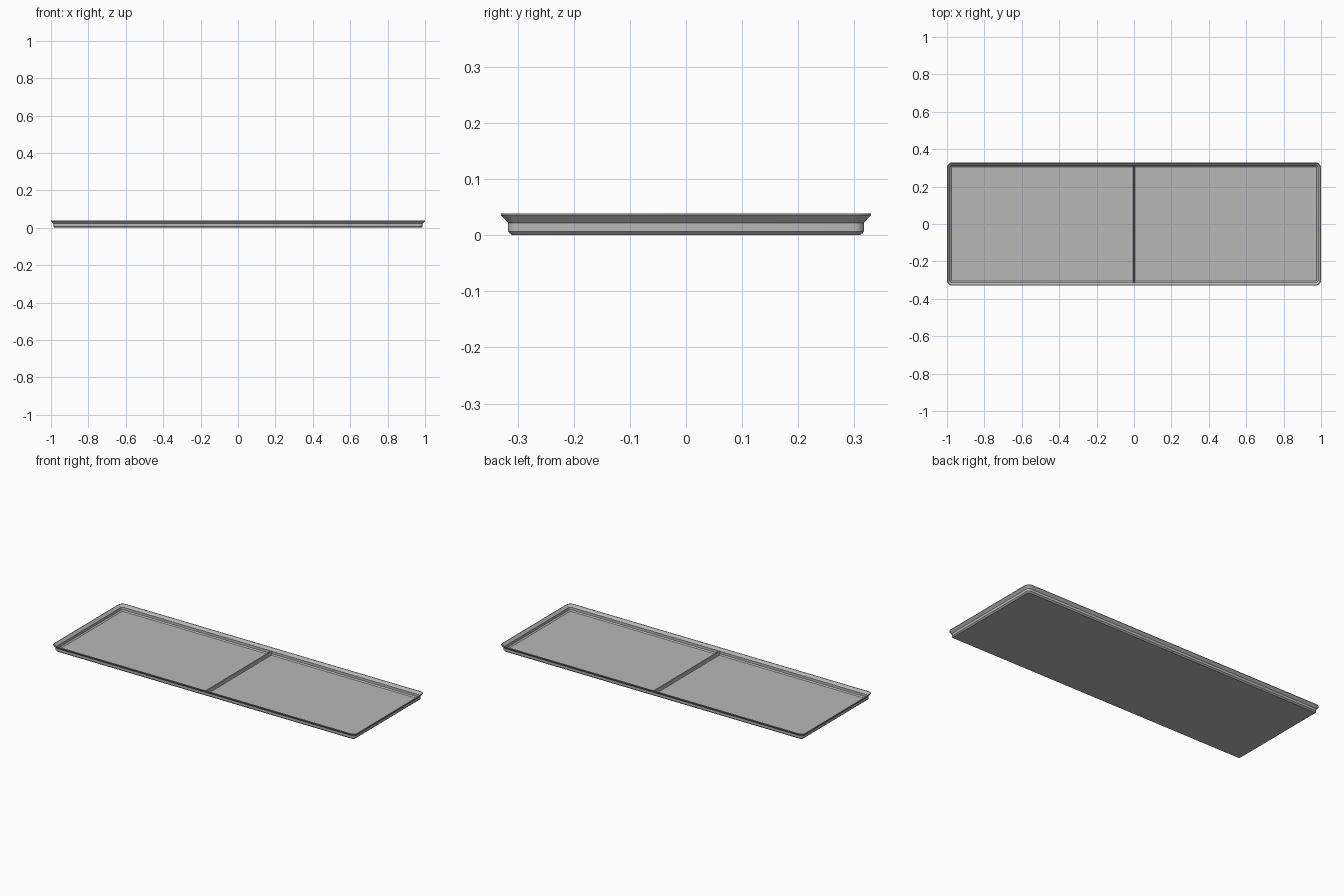
import bpy, bmesh, math

cube = bpy.data.objects.get("Cube")
if cube:
    bpy.data.objects.remove(cube, do_unlink=True)

grey = bpy.data.materials.new("plain grey")
grey.use_nodes = True
colour = (0.48, 0.48, 0.48, 1)
grey.diffuse_color = colour
grey.node_tree.nodes["Principled BSDF"].inputs["Base Color"].default_value = colour

CORE_X, CORE_Y = 0.97, 0.30   # centres of the corner arcs
STEPS = 6                     # segments per corner


def make_object(name, bm):
    bmesh.ops.recalc_face_normals(bm, faces=bm.faces)
    mesh = bpy.data.meshes.new(name)
    bm.to_mesh(mesh)
    bm.free()
    mesh.materials.append(grey)
    obj = bpy.data.objects.new(name, mesh)
    bpy.context.collection.objects.link(obj)
    return obj


def rounded_ring(bm, radius, z):
    ring = []
    for corner, (sx, sy) in enumerate([(1, 1), (-1, 1), (-1, -1), (1, -1)]):
        for i in range(STEPS + 1):
            a = math.pi / 2 * (corner + i / STEPS)
            ring.append(bm.verts.new((sx * CORE_X + radius * math.cos(a),
                                      sy * CORE_Y + radius * math.sin(a), z)))
    return ring


# Tray shell: wall section swept from the underside, over the rim, to the floor
section = [(0.010, 0), (0.017, 0.007), (0.017, 0.022), (0.030, 0.036),
           (0.030, 0.039), (0.026, 0.039), (0.013, 0.025),
           (0.013, 0.010), (0.006, 0.004)]
bm = bmesh.new()
rings = [rounded_ring(bm, r, z) for r, z in section]
for low, high in zip(rings, rings[1:]):
    for i in range(len(low)):
        j = (i + 1) % len(low)
        bm.faces.new((low[i], low[j], high[j], high[i]))
bm.faces.new(rings[0])
bm.faces.new(rings[-1])
tray = make_object("tray", bm)

# Divider across the middle, slightly narrower at the top
bm = bmesh.new()
bmesh.ops.create_cube(bm, size=1)
for v in bm.verts:
    top = v.co.z > 0
    v.co.x *= 0.006 if top else 0.010
    v.co.y *= 0.63
    v.co.z = 0.025 if top else 0.003
make_object("divider", bm)

# Smooth only the rounded corners
bpy.ops.object.select_all(action="DESELECT")
tray.select_set(True)
bpy.context.view_layer.objects.active = tray
bpy.ops.object.shade_smooth_by_angle(angle=math.radians(25))
